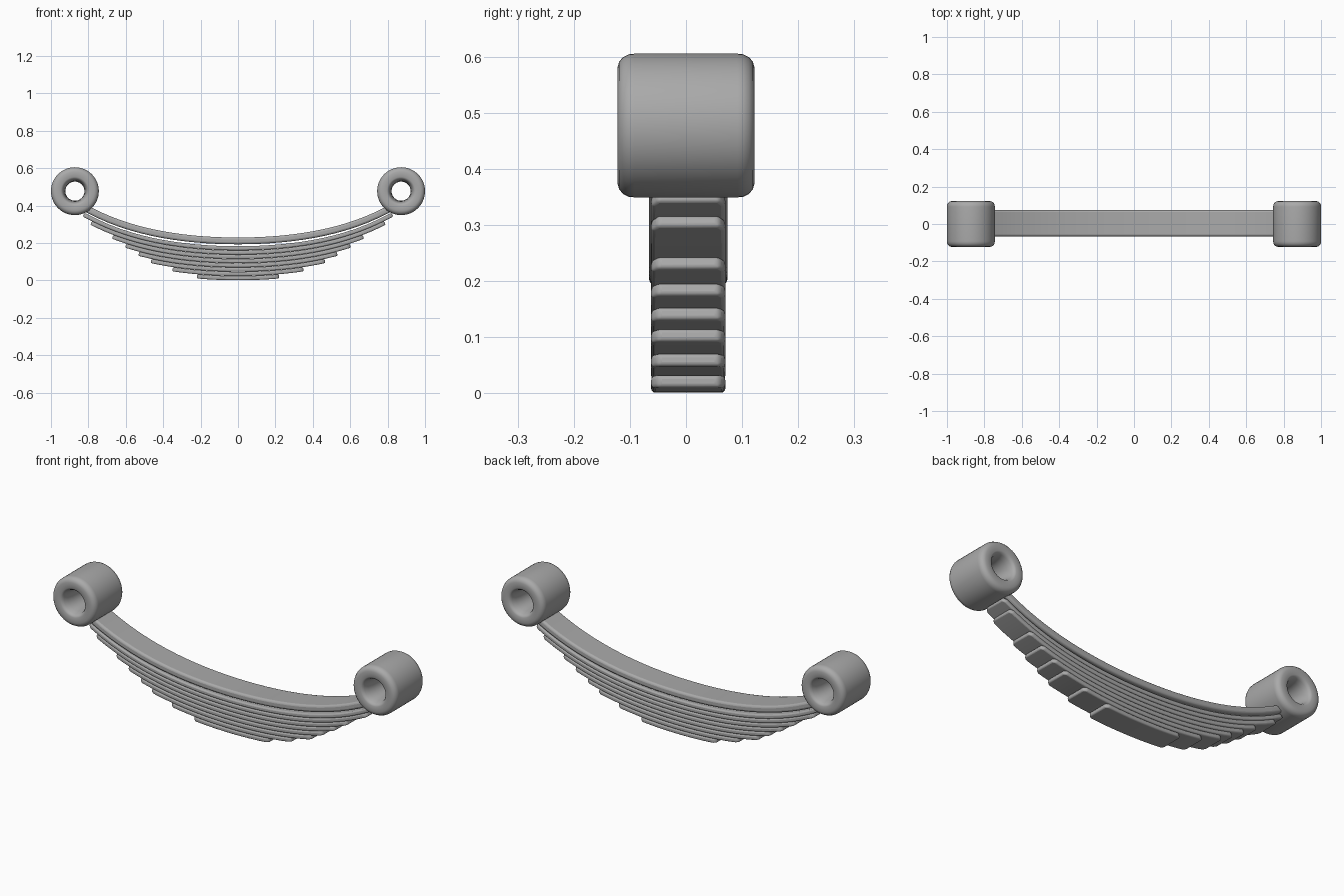
import bpy
import bmesh
from math import radians, sin, cos, tau, atan
from mathutils import Vector

if "Cube" in bpy.data.objects:
    bpy.data.objects.remove(bpy.data.objects["Cube"])

steel = bpy.data.materials.new("steel_grey")
steel.use_nodes = True
GREY = (0.4, 0.4, 0.4, 1)
steel.diffuse_color = GREY
steel.node_tree.nodes["Principled BSDF"].inputs["Base Color"].default_value = GREY


def finish(bm, name, angle):
    bmesh.ops.recalc_face_normals(bm, faces=bm.faces)
    mesh = bpy.data.meshes.new(name)
    bm.to_mesh(mesh)
    bm.free()
    mesh.materials.append(steel)
    obj = bpy.data.objects.new(name, mesh)
    bpy.context.collection.objects.link(obj)
    bpy.ops.object.select_all(action='DESELECT')
    obj.select_set(True)
    bpy.context.view_layer.objects.active = obj
    bpy.ops.object.shade_smooth_by_angle(angle=radians(angle))
    return obj


def arch(x):
    return 0.19 * x ** 2 + 0.11 * x ** 4


def leaf(name, half, z, thick, width, round_off):
    """Curved bar swept along the arch, with clipped tip corners."""
    bm = bmesh.new()
    inner = half - 0.016
    steps = 28
    xs = [-half] + [inner * (2 * i / steps - 1) for i in range(steps + 1)] + [half]
    rings = []
    for x in xs:
        slope = atan(0.38 * x + 0.44 * x ** 3)
        normal = Vector((-sin(slope), 0, cos(slope))) * thick / 2
        w = width / 2 - (0.012 if abs(x) == half else 0)
        mid = Vector((x, 0.004, z + arch(x)))
        side = Vector((0, w, 0))
        rings.append([bm.verts.new(p) for p in (
            mid - side - normal, mid + side - normal,
            mid + side + normal, mid - side + normal)])
    for a, b in zip(rings, rings[1:]):
        for i in range(4):
            j = (i + 1) % 4
            bm.faces.new((a[i], a[j], b[j], b[i]))
    bm.faces.new(rings[0])
    bm.faces.new(rings[-1])
    obj = finish(bm, name, 50)
    bevel = obj.modifiers.new("rounded_edges", 'BEVEL')
    bevel.width = round_off
    bevel.segments = 3
    bevel.limit_method = 'ANGLE'
    bevel.angle_limit = radians(30)


def eye(name, x):
    """Rounded bushing turned around the y axis, with a flared bore."""
    half = [(0.051, 0), (0.052, 0.05), (0.056, 0.085), (0.062, 0.108),
            (0.068, 0.118), (0.076, 0.122), (0.104, 0.122), (0.114, 0.119),
            (0.122, 0.112), (0.127, 0.102), (0.128, 0.092)]
    profile = half + [(r, -y) for r, y in reversed(half[1:])]
    bm = bmesh.new()
    count = 48
    rings = []
    for k in range(count):
        a = tau * k / count
        rings.append([bm.verts.new((x + r * cos(a), y, 0.477 + r * sin(a)))
                      for r, y in profile])
    for k in range(count):
        a, b = rings[k], rings[(k + 1) % count]
        for i in range(len(profile)):
            j = (i + 1) % len(profile)
            bm.faces.new((a[i], a[j], b[j], b[i]))
    finish(bm, name, 60)


# Main leaf carrying the eyes
leaf("main_leaf", 0.82, 0.211, 0.036, 0.14, 0.012)

# Graduated stack, shortest at the bottom
for n, half in enumerate((0.22, 0.35, 0.465, 0.53, 0.60, 0.67, 0.785, 0.825)):
    leaf(f"stack_leaf_{n + 1}", half, 0.012 + 0.0228 * n, 0.0222, 0.132, 0.007)

# Mounting eyes at both ends
eye("left_eye", 0.872)
eye("right_eye", -0.872)
